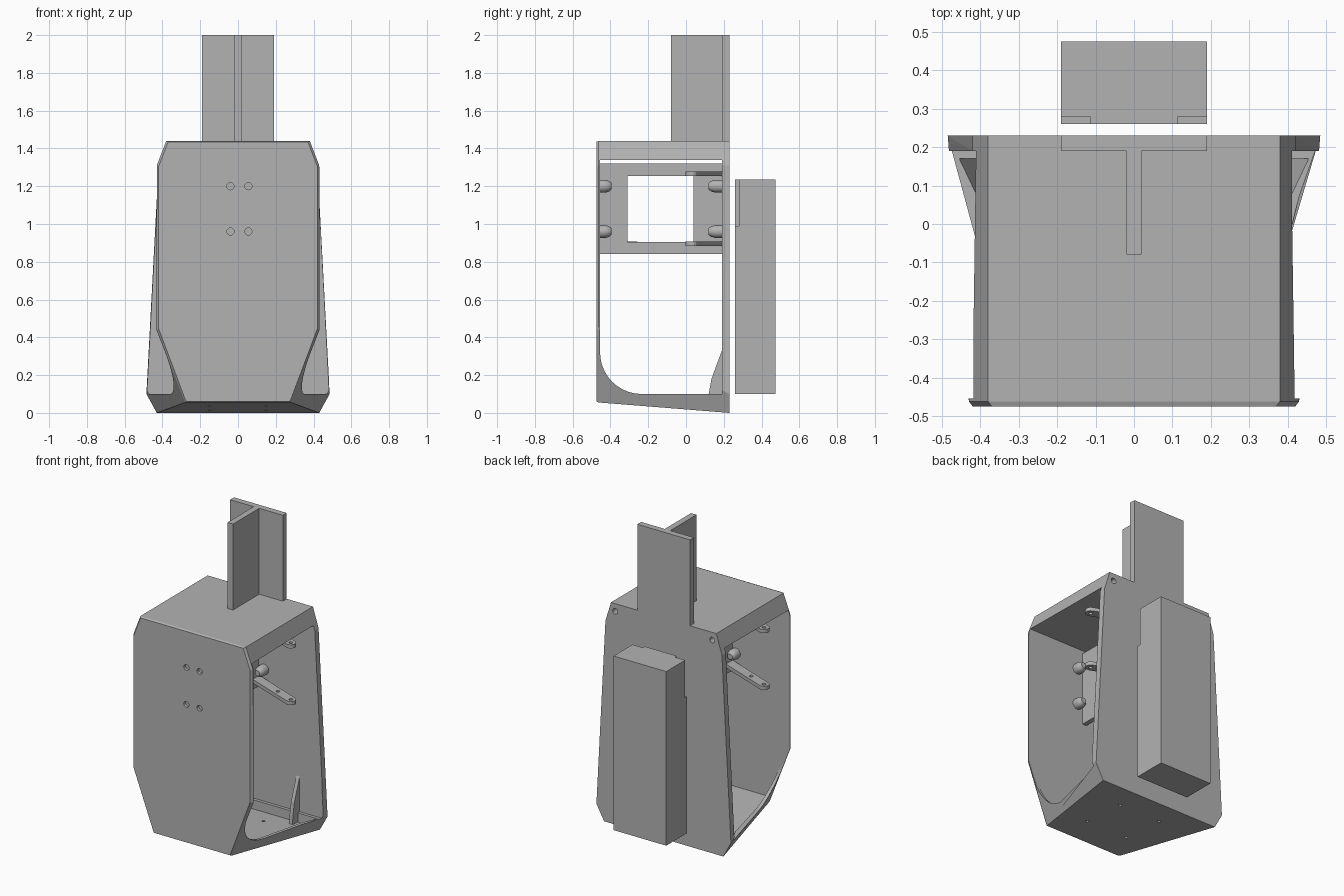
import bpy, bmesh, math
from mathutils import Vector

cube = bpy.data.objects.get("Cube")
if cube:
    bpy.data.objects.remove(cube, do_unlink=True)

grey = bpy.data.materials.new("plain grey")
grey.use_nodes = True
grey.diffuse_color = (0.45, 0.45, 0.45, 1)
grey.node_tree.nodes["Principled BSDF"].inputs["Base Color"].default_value = (0.45, 0.45, 0.45, 1)


def loft(name, rings):
    """Solid skinned through rings with equal point counts."""
    bm = bmesh.new()
    loops = [[bm.verts.new(p) for p in ring] for ring in rings]
    for a, b in zip(loops, loops[1:]):
        for i in range(len(a)):
            j = (i + 1) % len(a)
            bm.faces.new((a[i], a[j], b[j], b[i]))
    bm.faces.new(loops[0])
    bm.faces.new(loops[-1])
    bmesh.ops.recalc_face_normals(bm, faces=bm.faces)
    mesh = bpy.data.meshes.new(name)
    bm.to_mesh(mesh)
    bm.free()
    mesh.materials.append(grey)
    obj = bpy.data.objects.new(name, mesh)
    bpy.context.collection.objects.link(obj)
    return obj


def box(name, x0, x1, y0, y1, z0, z1):
    return loft(name, [[(x0, y0, z), (x1, y0, z), (x1, y1, z), (x0, y1, z)] for z in (z0, z1)])


def rod(name, start, end, radii, sides=16):
    """Round bar whose radius changes evenly through the given values."""
    start, end = Vector(start), Vector(end)
    turn = (end - start).to_track_quat('Z', 'Y')
    rings = []
    for k, r in enumerate(radii):
        centre = start.lerp(end, k / (len(radii) - 1))
        rings.append([centre + turn @ Vector((r * math.cos(t), r * math.sin(t), 0))
                      for t in (2 * math.pi * i / sides for i in range(sides))])
    return loft(name, rings)


def extrude_x(name, profile, x0, x1):
    return loft(name, [[(x, y, z) for y, z in profile] for x in (x0, x1)])


def cut(obj, *cutters):
    for cutter in cutters:
        cutter.hide_render = True
        mod = obj.modifiers.new("cut", 'BOOLEAN')
        mod.operation = 'DIFFERENCE'
        mod.solver = 'EXACT'
        mod.object = cutter
        bpy.context.view_layer.objects.active = obj
        bpy.ops.object.modifier_apply(modifier=mod.name)
        bpy.data.objects.remove(cutter, do_unlink=True)


def outline(y, half):
    return [(x, y, z) for x, z in half] + [(-x, y, z) for x, z in reversed(half)]


# Housing: tapered shell, hollowed, with a rounded opening through both sides
front = [(0.38, 1.44), (0.43, 1.31), (0.43, 0.44), (0.28, 0.055)]
rim = [(0.37, 1.435), (0.42, 1.305), (0.42, 0.445), (0.275, 0.06)]
back = [(0.38, 1.44), (0.42, 1.31), (0.485, 0.1), (0.43, 0)]
housing = loft("housing", [outline(-0.475, rim), outline(-0.462, front), outline(0.23, back)])

cavity = loft("cavity_cutter", [
    outline(-0.455, [(0.4, 1.34), (0.41, 1.31), (0.41, 0.44), (0.275, 0.09)]),
    outline(0.17, [(0.4, 1.34), (0.4, 1.31), (0.455, 0.1), (0.41, 0.04)])])

opening = [(-0.455, 1.34), (0.19, 1.34), (0.19, 0.1)]
for i in range(11):
    t = math.radians(270 - 9 * i)
    opening.append((-0.235 + 0.22 * math.cos(t), 0.32 + 0.22 * math.sin(t)))
cut(housing, cavity, extrude_x("opening_cutter", opening, -0.7, 0.7))

# Screw holes in the front, the floor and the upper back corners
bolt_spots = [(x, z) for x in (-0.04, 0.055) for z in (0.96, 1.2)]
for x, z in bolt_spots:
    cut(housing, rod("hole_cutter", (x, -0.6, z), (x, -0.4, z), (0.019, 0.019)))
for x in (-0.15, 0.15):
    for y in (-0.25, 0.05):
        cut(housing, rod("hole_cutter", (x, y, -0.1), (x, y, 0.2), (0.01, 0.01), 12))
for x in (-0.35, 0.35):
    cut(housing, rod("hole_cutter", (x, 0.1, 1.39), (x, 0.3, 1.39), (0.018, 0.018)))

# Curved ribs between floor and back wall
for side, label in ((1, "left"), (-1, "right")):
    rib = [(0.195, 0.03), (0.115, 0.03), (0.12, 0.1), (0.135, 0.18), (0.16, 0.25), (0.19, 0.33), (0.195, 0.33)]
    extrude_x(label + "_rib", rib, side * 0.3 - 0.012, side * 0.3 + 0.012)

# T-shaped mast
box("mast_flange", -0.19, 0.19, 0.19, 0.23, 1.4, 2)
box("mast_web", -0.02, 0.02, -0.08, 0.19, 1.4, 2)

# Rear box with notched upper corners, standing clear of the housing
rear_box = box("rear_box", -0.19, 0.19, 0.26, 0.475, 0.1, 1.235)
for side in (-1, 1):
    x0, x1 = sorted((side * 0.115, side * 0.3))
    cut(rear_box, box("notch_cutter", x0, x1, 0.2, 0.28, 0.99, 1.3))

# Inner mounting frame with a window
frame = box("mounting_frame", -0.015, 0.015, -0.456, 0.191, 0.84, 1.32)
cut(frame, box("window_cutter", -0.1, 0.1, -0.31, 0.04, 0.905, 1.255))

# Slanted arms with rounded drilled ends, one pair turned half round from the other
for turn, label in ((1, "back"), (-1, "front")):
    for z, level in ((0.895, "lower"), (1.265, "upper")):
        a, b = Vector((0, 0.3, 0)), Vector((0.36, 0.16, 0))
        along = (b - a).normalized()
        across = Vector((-along.y, along.x, 0)) * 0.032
        pts = [a + across, a - across]
        for i in range(9):
            t = math.pi * i / 8
            pts.append(b - across * math.cos(t) + along * 0.032 * math.sin(t))
        rings = [[(p.x * turn, p.y * turn - 0.13, h) for p in pts] for h in (z - 0.012, z + 0.012)]
        arm = loft(f"{label}_{level}_arm", rings)
        for f in (0.65, 1):
            p = a.lerp(b, f) * turn
            cut(arm, rod("hole_cutter", (p.x, p.y - 0.13, z - 0.1), (p.x, p.y - 0.13, z + 0.1), (0.012, 0.012), 12))

# Domed bolts on the inside of the front and back walls
dome = (0.034, 0.034, 0.034, 0.032, 0.028, 0.018)
for x, z in bolt_spots:
    for name, y0, y1 in (("front_bolt", -0.456, -0.395), ("back_bolt", 0.191, 0.12)):
        bolt = rod(name, (x, y0, z), (x, y1, z), dome)
        bpy.ops.object.select_all(action='DESELECT')
        bolt.select_set(True)
        bpy.context.view_layer.objects.active = bolt
        bpy.ops.object.shade_smooth_by_angle(angle=math.radians(40))
